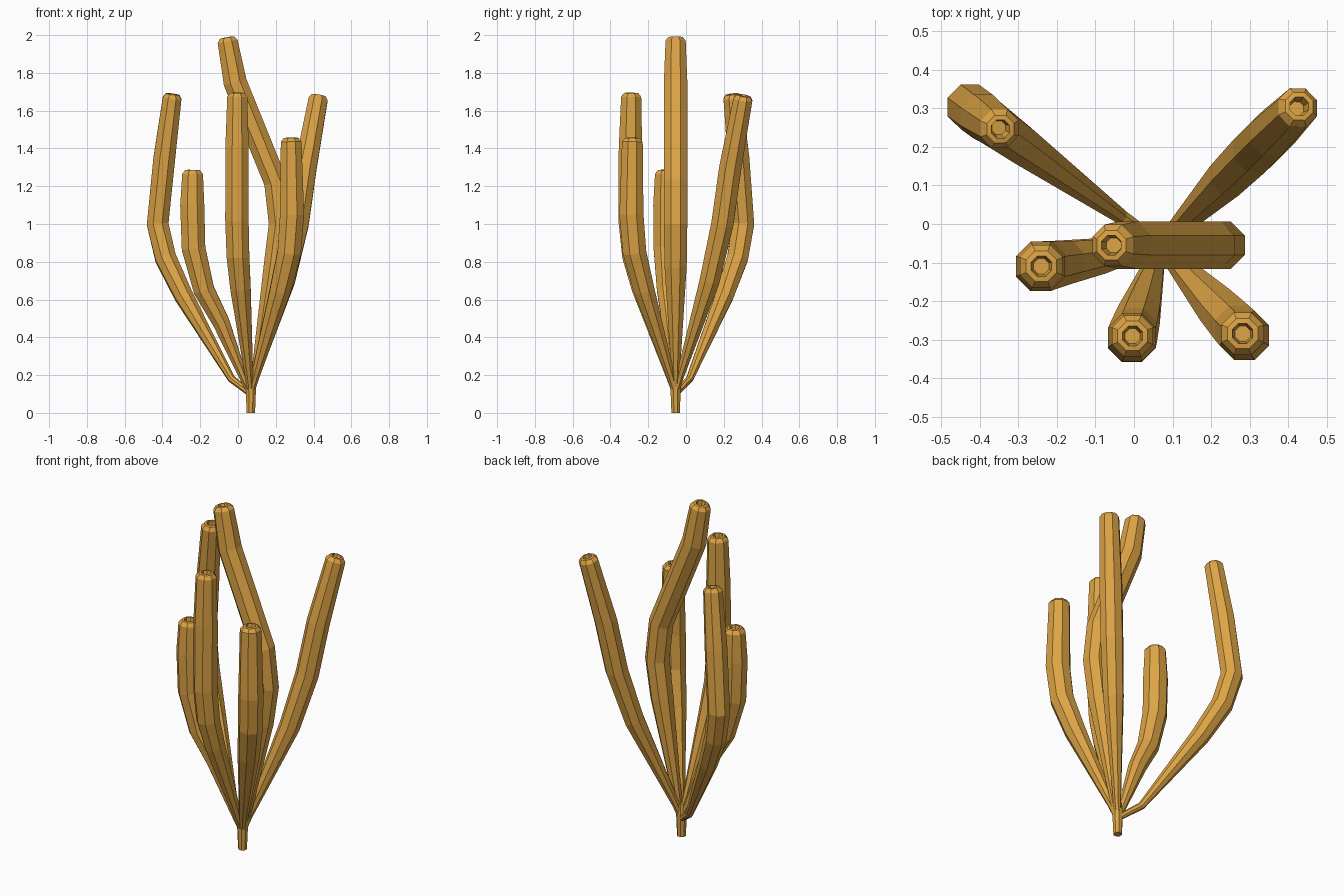
import bpy, bmesh, math
from mathutils import Vector

if "Cube" in bpy.data.objects:
    bpy.data.objects.remove(bpy.data.objects["Cube"])

amber = bpy.data.materials.new("amber")
amber.diffuse_color = (0.72, 0.37, 0.06, 1)
amber.use_nodes = True
amber.node_tree.nodes["Principled BSDF"].inputs["Base Color"].default_value = amber.diffuse_color
SIDES = 8
ROOT = Vector((0.068, -0.055, 0))


def tube(name, pts, rad, tip=True):
    """Sweep an octagon along pts; tip adds a bevelled, dimpled end."""
    rings = []
    for i, p in enumerate(pts):
        before = (p - pts[i - 1]).normalized() if i else Vector()
        after = (pts[i + 1] - p).normalized() if i + 1 < len(pts) else Vector()
        rings.append((p, rad[i], (before + after).normalized()))
    if tip:
        end, r, t = rings[-1]
        rings += [(end + t * 0.02, r * 0.72, t),
                  (end + t * 0.022, r * 0.48, t),
                  (end - t * 0.015, r * 0.36, t)]
    bm = bmesh.new()
    loops = []
    for c, r, t in rings:
        u = (Vector((1, 0, 0)) - t * t.x).normalized()
        v = t.cross(u)
        turns = [2 * math.pi * (j + 0.5) / SIDES for j in range(SIDES)]
        loops.append([bm.verts.new(c + (u * math.cos(k) + v * math.sin(k)) * r) for k in turns])
    for lo, hi in zip(loops, loops[1:]):
        for j in range(SIDES):
            n = (j + 1) % SIDES
            bm.faces.new((lo[j], lo[n], hi[n], hi[j]))
    bm.faces.new(loops[0][::-1])
    bm.faces.new(loops[-1])
    bmesh.ops.recalc_face_normals(bm, faces=bm.faces)
    me = bpy.data.meshes.new(name)
    bm.to_mesh(me)
    bm.free()
    me.materials.append(amber)
    bpy.context.collection.objects.link(bpy.data.objects.new(name, me))


def arm(name, heading, width, profile):
    """An arm bends in one vertical plane: profile holds (reach, height) pairs."""
    a = math.radians(heading)
    out = Vector((math.cos(a), math.sin(a), 0))
    pts = [ROOT + Vector((0, 0, 0.1))]
    rad = [0.017]
    for reach, z in profile:
        pts.append(ROOT + out * reach + Vector((0, 0, z)))
        # arms swell from the stem until about z = 1
        grow = math.sin(math.pi / 2 * min(1, (z - 0.18) / 0.8))
        rad.append(width * (0.022 + 0.045 * grow))
    rad[-1] *= 0.86
    tube(name, pts, rad)


# Short stem at the base
tube("stem", [ROOT + Vector((0, 0, z)) for z in (0, 0.14, 0.19)], [0.024, 0.03, 0.022], tip=False)

# Six arms spreading from the stem
arm("tall_arm", 0, 1, [(0.022, 0.19), (0.127, 0.78), (0.157, 1), (0.132, 1.22),
                       (-0.083, 1.75), (-0.123, 1.967)])
arm("back_right_arm", 45, 0.95, [(0.032, 0.19), (0.255, 0.7), (0.35, 1), (0.41, 1.3), (0.504, 1.66)])
arm("back_left_arm", 144, 0.93, [(0.127, 0.18), (0.44, 0.62), (0.558, 0.82), (0.61, 1),
                                 (0.566, 1.35), (0.515, 1.667)])
arm("left_arm", 190, 1.03, [(0.04, 0.19), (0.16, 0.48), (0.252, 0.65), (0.308, 0.87),
                            (0.315, 1.1), (0.313, 1.265)])
arm("front_arm", 253, 1, [(0.03, 0.19), (0.187, 0.66), (0.233, 0.83), (0.252, 1.02),
                          (0.25, 1.4), (0.246, 1.673)])
arm("front_right_arm", 313, 1.03, [(0.033, 0.19), (0.228, 0.65), (0.298, 0.85), (0.32, 1.05),
                                   (0.313, 1.435)])
